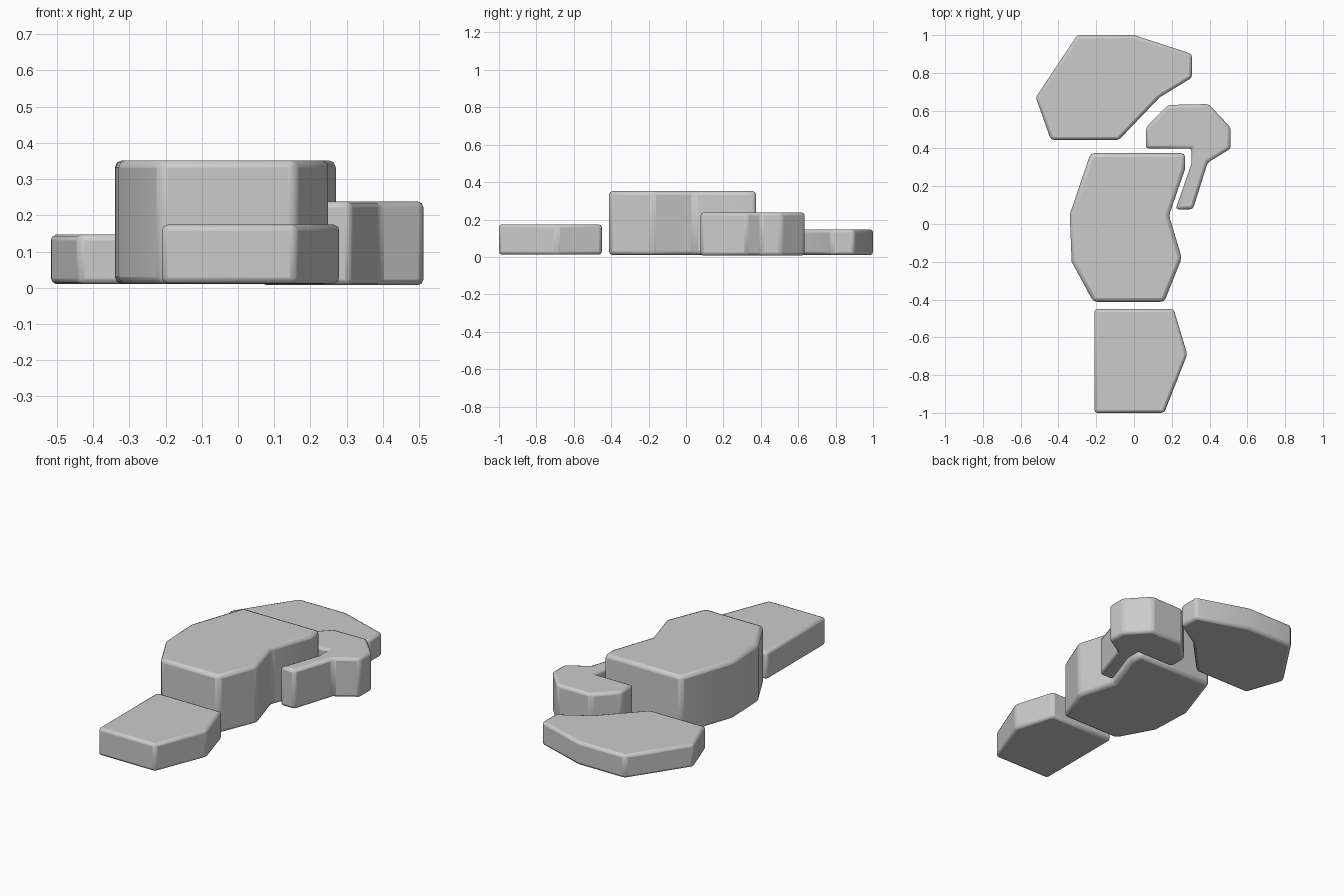
import bpy, bmesh

if "Cube" in bpy.data.objects:
    bpy.data.objects.remove(bpy.data.objects["Cube"])


def slab(name, outline, bottom, top, bevel=0.016):
    """Extrude a plan outline upward and soften its edges."""
    bm = bmesh.new()
    base = bm.faces.new([bm.verts.new((x, y, bottom)) for x, y in outline])
    side = bmesh.ops.extrude_face_region(bm, geom=[base])["geom"]
    verts = [g for g in side if isinstance(g, bmesh.types.BMVert)]
    bmesh.ops.translate(bm, verts=verts, vec=(0, 0, top - bottom))
    bmesh.ops.recalc_face_normals(bm, faces=bm.faces[:])
    mesh = bpy.data.meshes.new(name)
    bm.to_mesh(mesh)
    bm.free()
    ob = bpy.data.objects.new(name, mesh)
    bpy.context.collection.objects.link(ob)
    mod = ob.modifiers.new("soft_edges", "BEVEL")
    mod.width = bevel
    mod.segments = 2
    mod.limit_method = "ANGLE"
    mod.angle_limit = 0.5
    bpy.context.view_layer.objects.active = ob
    ob.select_set(True)
    bpy.ops.object.shade_smooth_by_angle(angle=0.6)
    ob.select_set(False)
    return ob


# Low slab at the back
slab("back_slab", [(-0.30, 1.0), (0, 1.0), (0.307, 0.90), (0.307, 0.775),
                   (0.135, 0.67), (-0.08, 0.445), (-0.44, 0.445),
                   (-0.52, 0.67)], 0.01, 0.147)

# Hooked block on the right
slab("hook_block", [(0.18, 0.63), (0.395, 0.635), (0.512, 0.51), (0.512, 0.40),
                    (0.39, 0.325), (0.312, 0.078), (0.22, 0.078),
                    (0.303, 0.315), (0.305, 0.40), (0.063, 0.40),
                    (0.063, 0.51)], 0.007, 0.238)

# Tall block in the middle
slab("middle_block", [(-0.23, 0.375), (0.27, 0.375), (0.27, 0.29),
                      (0.185, 0.045), (0.253, -0.18), (0.16, -0.412),
                      (-0.215, -0.412), (-0.33, -0.20), (-0.34, 0.05)],
     0.01, 0.352, 0.02)

# Front slab
slab("front_slab", [(-0.21, -0.45), (0.21, -0.45), (0.282, -0.69),
                    (0.16, -1.0), (-0.21, -1.0)], 0.012, 0.174)
